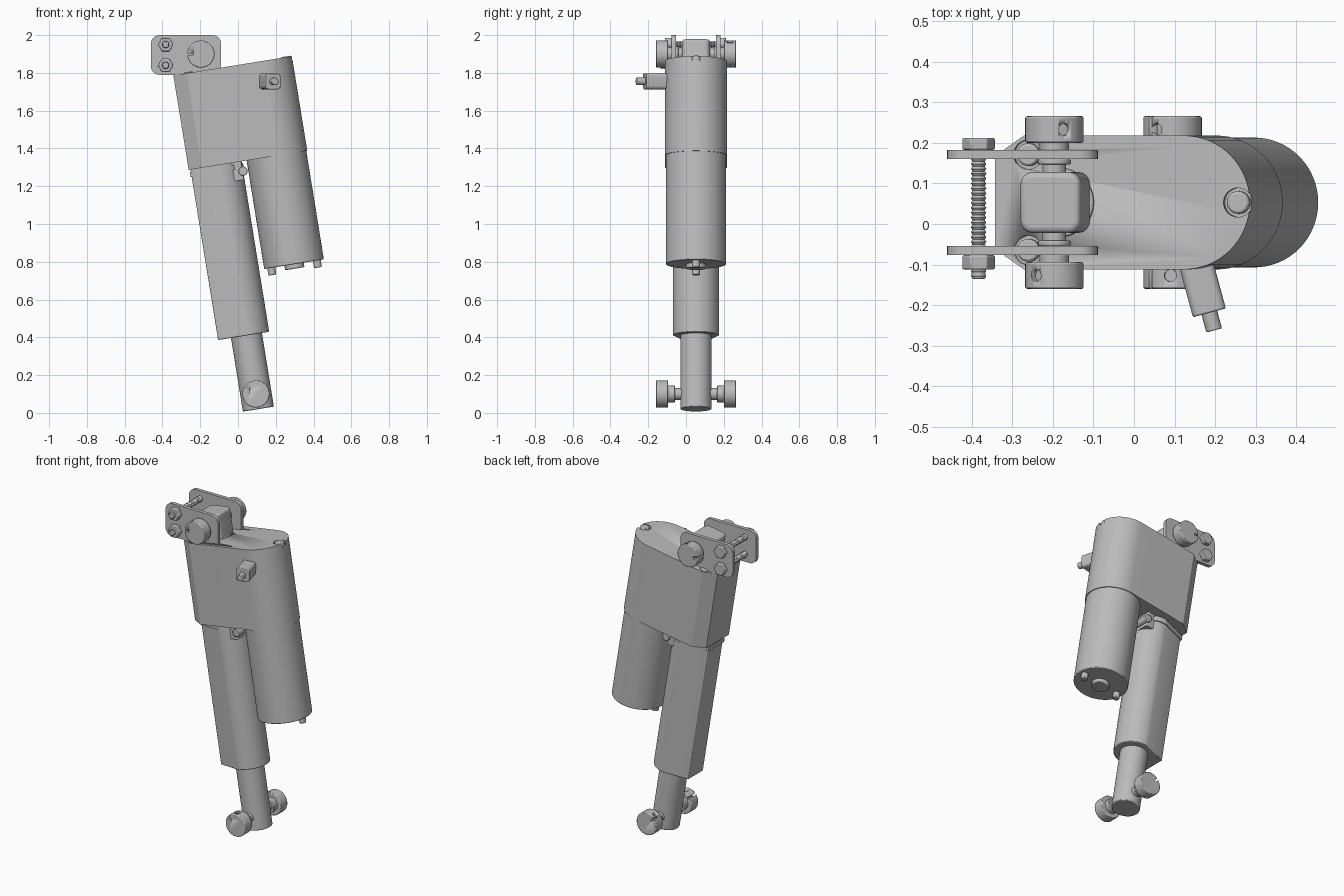
import bpy, bmesh, math
from mathutils import Matrix, Vector

old = bpy.data.objects.get("Cube")
if old:
    bpy.data.objects.remove(old, do_unlink=True)

grey = bpy.data.materials.new("machined grey")
grey.use_nodes = True
COLOUR = (0.5, 0.5, 0.5, 1)
grey.diffuse_color = COLOUR
grey.node_tree.nodes["Principled BSDF"].inputs["Base Color"].default_value = COLOUR

CENTRE_Y = 0.053
# Leaning frame: origin at the lower pin, z along the piston rod
LEAN = Matrix.Translation((0.095, CENTRE_Y, 0.1)) @ Matrix.Rotation(math.radians(-9.2), 4, "Y")
UPRIGHT = Matrix.Translation((0, CENTRE_Y, 0))
TO_Y = Matrix.Rotation(math.radians(90), 4, "X")   # turns z into -y
PIN_Z = 1.823
BOX_TOP, BOX_BOTTOM = 1.735, 1.228
MOTOR_X = 0.309


def finish(name, bm, matrix, bevel=0, segments=2):
    bmesh.ops.remove_doubles(bm, verts=bm.verts, dist=1e-5)
    bmesh.ops.recalc_face_normals(bm, faces=bm.faces)
    for f in bm.faces:
        f.smooth = True
    mesh = bpy.data.meshes.new(name)
    bm.to_mesh(mesh)
    bm.free()
    mesh.set_sharp_from_angle(angle=math.radians(30))
    mesh.materials.append(grey)
    obj = bpy.data.objects.new(name, mesh)
    bpy.context.collection.objects.link(obj)
    obj.matrix_world = matrix
    if bevel:
        mod = obj.modifiers.new("Bevel", "BEVEL")
        mod.width, mod.segments = bevel, segments
        mod.limit_method, mod.angle_limit = "ANGLE", math.radians(40)
    return obj


def lathe(name, profile, matrix, sides=40, bevel=0):
    """Revolve (radius, height) points around z."""
    bm = bmesh.new()
    rings = []
    for r, z in profile:
        rings.append([bm.verts.new((r * math.cos(a), r * math.sin(a), z))
                      for a in (math.tau * i / sides for i in range(sides))])
    for low, high in zip(rings, rings[1:]):
        for i in range(sides):
            j = (i + 1) % sides
            bm.faces.new((low[i], low[j], high[j], high[i]))
    for ring in (rings[0], rings[-1]):
        bm.faces.new(ring)
    return finish(name, bm, matrix, bevel)


def rod(name, r, z0, z1, matrix, sides=40, bevel=0):
    return lathe(name, [(r, z0), (r, z1)], matrix, sides, bevel)


def prism(name, outline, z0, z1, matrix, bevel=0, segments=2):
    bm = bmesh.new()
    face = bm.faces.new([bm.verts.new((x, y, z0)) for x, y in outline])
    moved = bmesh.ops.extrude_face_region(bm, geom=[face])["geom"]
    bmesh.ops.translate(bm, vec=(0, 0, z1 - z0),
                        verts=[v for v in moved if isinstance(v, bmesh.types.BMVert)])
    bm.faces.new([v for v in bm.verts if abs(v.co.z - z0) < 1e-6][:len(outline)]) \
        if not any(all(abs(v.co.z - z0) < 1e-6 for v in f.verts) for f in bm.faces) else None
    return finish(name, bm, matrix, bevel, segments)


def arc(cx, cy, r, start, end, n):
    return [(cx + r * math.cos(math.radians(start + (end - start) * i / n)),
             cy + r * math.sin(math.radians(start + (end - start) * i / n))) for i in range(n + 1)]


def rounded_rect(hx, hy, r, n=6):
    return (arc(hx - r, hy - r, r, 0, 90, n) + arc(r - hx, hy - r, r, 90, 180, n)
            + arc(r - hx, r - hy, r, 180, 270, n) + arc(hx - r, r - hy, r, 270, 360, n))


def cut(target, cutter):
    cutter.hide_render = True
    cutter.hide_viewport = True
    cutter.display_type = "WIRE"
    mod = target.modifiers.new("Cut", "BOOLEAN")
    mod.operation, mod.object, mod.solver = "DIFFERENCE", cutter, "EXACT"


def at(x, y, z):
    return LEAN @ Matrix.Translation((x, y, z))


# Piston rod and outer tube, round towards the motor and faceted on the far side
rod("piston_rod", 0.083, -0.081, 0.4, LEAN, 48, 0.005)


def tube_outline(grow):
    r = 0.122 + grow
    back = -0.152 - grow
    return arc(0, 0, r, -90, 90, 24) + [(back, 0.075 + grow), (back, -0.075 - grow)]


prism("outer_tube", tube_outline(0), 0.314, BOX_BOTTOM + 0.02, LEAN, 0.004)
prism("tube_strap", tube_outline(0.006), 1.19, 1.215, LEAN)

# Clamp between tube and motor
prism("clamp_block", rounded_rect(0.034, 0.1, 0.008), 1.13, BOX_BOTTOM, at(0.086, 0, 0))
rod("clamp_bolt", 0.024, -0.115, 0.115, at(0.122, 0, 1.175) @ TO_Y, 24, 0.004)

# Gearbox housing with a screw pocket in the rounded end
box = prism("gearbox", arc(MOTOR_X, 0, 0.165, -90, 90, 32)
            + [(-0.09, 0.165), (-0.162, 0.115), (-0.162, -0.115), (-0.09, -0.165)],
            BOX_BOTTOM, BOX_TOP, LEAN)
SCREWS = [(0.444, 0), (-0.08, 0.118), (-0.08, -0.118)]
for i, (x, y) in enumerate(SCREWS):
    cut(box, rod(f"pocket_cutter_{i}", 0.036, BOX_TOP - 0.022, BOX_TOP + 0.05, at(x, y, 0), 24))
    rod(f"housing_screw_{i}", 0.028, BOX_TOP - 0.03, BOX_TOP + 0.004, at(x, y, 0), 24, 0.006)

# Motor can with end cap and screws
rod("motor", 0.16, 0.646, BOX_BOTTOM + 0.02, at(MOTOR_X, 0, 0), 64, 0.004)
rod("motor_end_cap", 0.052, 0.622, 0.66, at(MOTOR_X, 0, 0), 32, 0.004)
for side in (-1, 1):
    rod("motor_screw", 0.021, 0.608, 0.66, at(MOTOR_X + side * 0.122, 0, 0), 20, 0.004)

# Cable gland, angled out of the front of the gearbox
aim = Vector((0.27, -1, 0)).to_track_quat("Z", "Y").to_matrix().to_4x4()
gland = Matrix.Translation((0.155, -0.105, 1.755)) @ aim
prism("cable_gland", rounded_rect(0.042, 0.042, 0.018), -0.04, 0.118, gland, 0.004)
rod("cable_tip", 0.02, 0.1, 0.163, gland, 20, 0.003)

# Top mounting block
prism("mount_block", rounded_rect(0.075, 0.075, 0.03), BOX_TOP - 0.01, 1.893, LEAN, 0.014, 4)
rod("mount_base", 0.085, BOX_TOP - 0.01, BOX_TOP + 0.012, LEAN, 32, 0.004)


# Split collars with a clamp slot and a set screw hole
def collar(name, z, side, slot_angle, hole_angle):
    place = at(0, 0, z) @ TO_Y
    z0, z1 = sorted((-side * 0.147, -side * 0.213))
    ring = rod(name, 0.072, z0, z1, place, 40, 0.005)
    slot = place @ Matrix.Rotation(math.radians(slot_angle), 4, "Z") @ Matrix.Translation((0.07, 0, 0))
    cut(ring, prism(name + "_slot_cutter", rounded_rect(0.03, 0.005, 0.002, 2), z0 - 0.02, z1 + 0.02, slot))
    hole = (place @ Matrix.Translation((0, 0, (z0 + z1) / 2))
            @ Matrix.Rotation(math.radians(hole_angle), 4, "Z") @ Matrix.Rotation(math.radians(90), 4, "Y"))
    cut(ring, rod(name + "_hole_cutter", 0.015, 0.055, 0.1, hole, 20))


for side, label in ((-1, "front"), (1, "back")):
    collar(f"upper_{label}_collar", PIN_Z, side, 172, 60 if side > 0 else 120)
    collar(f"lower_{label}_collar", 0, side, 130, 115 if side > 0 else 85)
    # Spacers on the pins
    for name, z, r, a, b in (("upper_washer", PIN_Z, 0.041, 0.094, 0.107),
                             ("upper_sleeve", PIN_Z, 0.036, 0.128, 0.15),
                             ("lower_sleeve", 0, 0.045, 0.112, 0.15)):
        z0, z1 = sorted((-side * a, -side * b))
        rod(f"{name}_{label}", r, z0, z1, at(0, 0, z) @ TO_Y, 32, 0.003)
    # Upright side plate
    z0, z1 = sorted((-side * 0.107, -side * 0.13))
    prism(f"{label}_plate", rounded_rect(0.186, 0.105, 0.045), z0, z1,
          UPRIGHT @ Matrix.Translation((-0.275, 0, 1.895)) @ TO_Y)
rod("upper_pin", 0.029, -0.211, 0.211, at(0, 0, PIN_Z) @ TO_Y, 32)
rod("lower_pin", 0.032, -0.211, 0.211, LEAN @ TO_Y, 32)

# Threaded tie bolts joining the plates
TURNS, START, PITCH = 26, -0.125, 0.012
thread = [(0.019 if k % 2 else 0.015, START + k * PITCH / 2) for k in range(2 * TURNS + 1)]
for height, label in ((1.95, "upper"), (1.84, "lower")):
    place = UPRIGHT @ Matrix.Translation((-0.383, 0, height)) @ TO_Y
    lathe(f"{label}_tie_bolt", thread, place, 20)
    rod(f"{label}_bolt_tip", 0.017, 0.17, 0.188, place, 20, 0.003)
    rod(f"{label}_bolt_head", 0.041, -0.159, -0.13, place, 6, 0.004)
    rod(f"{label}_nut", 0.041, 0.13, 0.165, place, 6, 0.004)
